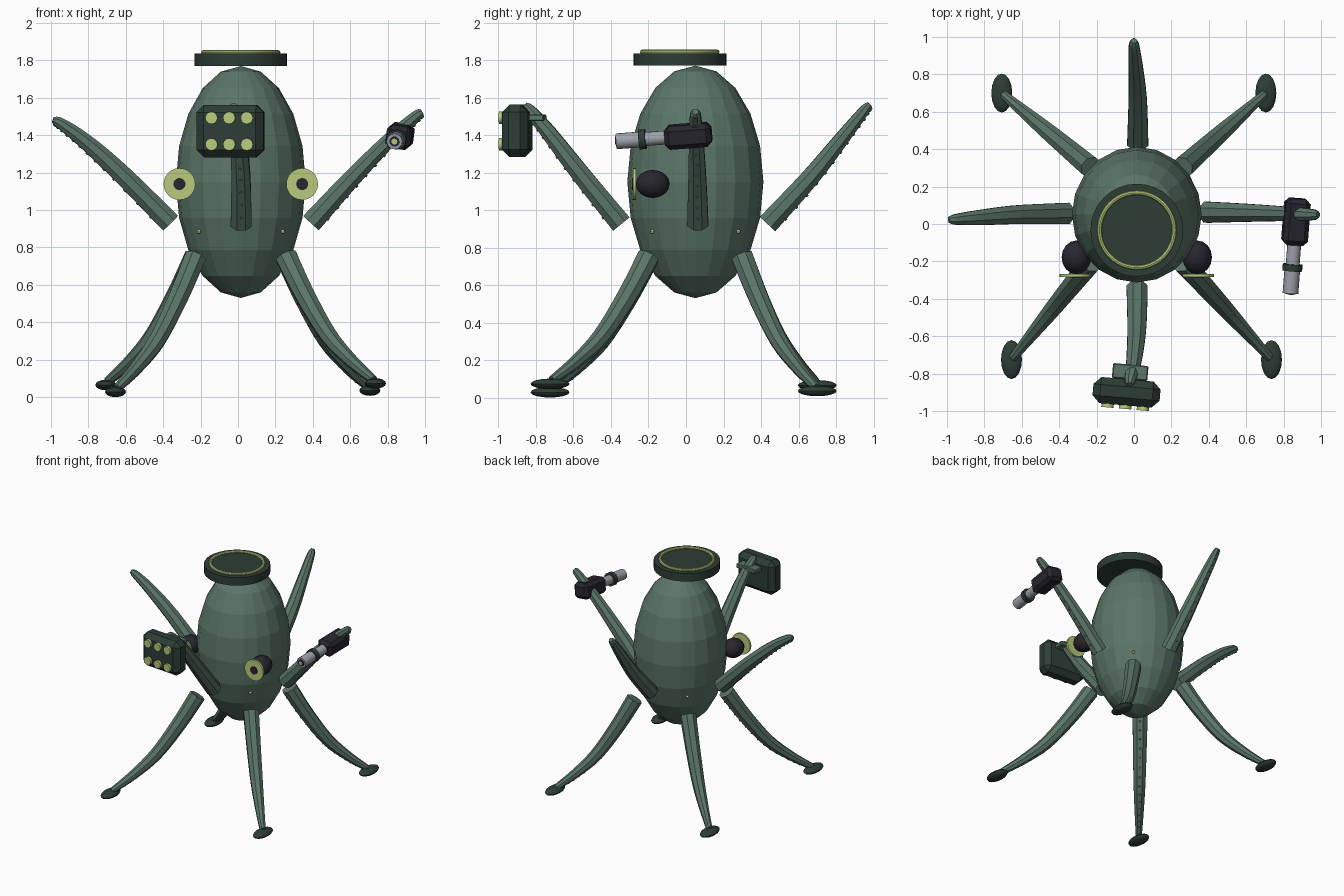
import bpy, bmesh, math
from mathutils import Vector, Matrix, Euler

cube = bpy.data.objects.get("Cube")
if cube:
    bpy.data.objects.remove(cube, do_unlink=True)


def material(name, rgb):
    m = bpy.data.materials.new(name)
    m.use_nodes = True
    m.diffuse_color = (*rgb, 1)
    bsdf = next(n for n in m.node_tree.nodes if n.type == 'BSDF_PRINCIPLED')
    bsdf.inputs["Base Color"].default_value = (*rgb, 1)
    return m


GREEN = material("sage green", (0.105, 0.18, 0.138))
DARK = material("dark green", (0.026, 0.047, 0.037))
LIGHT = material("pale lime", (0.48, 0.60, 0.20))
BLACK = material("dark plum", (0.021, 0.019, 0.028))
GREY = material("steel grey", (0.34, 0.36, 0.41))
FACE_FRONT = Matrix.Rotation(math.pi / 2, 4, 'X')


def finish(name, bm, mat, smooth=False):
    bmesh.ops.recalc_face_normals(bm, faces=bm.faces)
    mesh = bpy.data.meshes.new(name)
    bm.to_mesh(mesh)
    bm.free()
    mesh.materials.append(mat)
    ob = bpy.data.objects.new(name, mesh)
    bpy.context.collection.objects.link(ob)
    if smooth:
        bpy.ops.object.select_all(action='DESELECT')
        ob.select_set(True)
        bpy.context.view_layer.objects.active = ob
        bpy.ops.object.shade_smooth_by_angle(angle=math.radians(40))
    return ob


def ellipsoid(name, centre, radii, mat, segs=16, rings=8, smooth=True):
    bm = bmesh.new()
    bmesh.ops.create_uvsphere(bm, u_segments=segs, v_segments=rings, radius=1,
                              matrix=Matrix.LocRotScale(Vector(centre), None, Vector(radii)))
    return finish(name, bm, mat, smooth)


def disc(name, matrix, radius, depth, mat, segs=24):
    bm = bmesh.new()
    bmesh.ops.create_cone(bm, cap_ends=True, segments=segs, radius1=radius, radius2=radius,
                          depth=depth, matrix=matrix)
    return finish(name, bm, mat, True)


def box(name, matrix, size, bevel, mat):
    bm = bmesh.new()
    bmesh.ops.create_cube(bm, size=1, matrix=Matrix.Diagonal((*size, 1)))
    bmesh.ops.bevel(bm, geom=bm.edges[:], offset=bevel, segments=1, affect='EDGES')
    bm.transform(matrix)
    return finish(name, bm, mat)


def smooth_path(points, steps=4):
    # Catmull-Rom through (x, y, z, radius) points
    p = [Vector(q) for q in points]
    p = [2 * p[0] - p[1]] + p + [2 * p[-1] - p[-2]]
    out = []
    for a, b, c, d in zip(p, p[1:], p[2:], p[3:]):
        for i in range(steps):
            t = i / steps
            out.append(0.5 * (2 * b + (c - a) * t + (2 * a - 5 * b + 4 * c - d) * t ** 2
                              + (3 * b - a - 3 * c + d) * t ** 3))
    return out + [p[-2]]


def tentacle(name, points, sides=8):
    bm = bmesh.new()
    path = smooth_path(points)
    rings, suckers = [], []
    for i, q in enumerate(path):
        p = q.to_3d()
        tan = (path[min(i + 1, len(path) - 1)] - path[max(i - 1, 0)]).to_3d().normalized()
        side = tan.cross(Vector((0, 0, 1))).normalized()
        up = side.cross(tan)
        angles = [2 * math.pi * (k + 0.5) / sides for k in range(sides)]
        rings.append([bm.verts.new(p + q.w * (math.cos(a) * side + math.sin(a) * up)) for a in angles])
        suckers.append((p - up * q.w * 0.92, up))
    for r, s in zip(rings, rings[1:]):
        for k in range(sides):
            n = (k + 1) % sides
            bm.faces.new((r[k], r[n], s[n], s[k]))
    bm.faces.new(rings[0])
    bm.faces.new(rings[-1])
    # small suckers along the underside
    for p, up in suckers[1:-2]:
        m = Matrix.Translation(p) @ up.to_track_quat('Z', 'Y').to_matrix().to_4x4()
        bmesh.ops.create_cone(bm, cap_ends=True, segments=6, radius1=0.006, radius2=0.01,
                              depth=0.012, matrix=m)
    return finish(name, bm, GREEN)


# Body and lid
CX, CY = 0.015, 0.05
ellipsoid("body", (CX, CY, 1.15), (0.347, 0.363, 0.62), GREEN, 20, 10, False)
disc("lid", Matrix.Translation((CX, -0.033, 1.803)), 0.248, 0.066, DARK, 32)
bpy.ops.mesh.primitive_torus_add(major_radius=0.2, minor_radius=0.012, major_segments=48,
                                 minor_segments=8, location=(CX, -0.033, 1.843))
ring = bpy.context.object
ring.name = "lid_ring"
ring.data.materials.append(LIGHT)

# Eyes
for s, label in ((1, "left"), (-1, "right")):
    x = CX + s * 0.328
    ellipsoid(label + "_eye_ball", (x - s * 0.005, -0.178, 1.139), (0.079, 0.09, 0.075), BLACK)
    disc(label + "_eye_disc", Matrix.Translation((x, -0.275, 1.139)) @ FACE_FRONT, 0.085, 0.016, LIGHT)
    disc(label + "_pupil", Matrix.Translation((x, -0.284, 1.139)) @ FACE_FRONT, 0.032, 0.006, BLACK)

# Walking legs with feet, and a body stud above each
feet = {"front_left": (0.735, -0.725, 0.073), "front_right": (-0.655, -0.725, 0.028),
        "back_left": (0.705, 0.70, 0.035), "back_right": (-0.707, 0.70, 0.065)}
profile = ((0, 0.75, 0.062), (0.22, 0.52, 0.056), (0.48, 0.29, 0.048),
           (0.74, 0.135, 0.036), (0.98, 0.02, 0.024))
for label, (fx, fy, fz) in feet.items():
    sx, sy = math.copysign(1, fx), math.copysign(1, fy)
    bx, by = CX + sx * 0.243, CY + sy * 0.25
    pts = [(bx + (fx - bx) * t, by + (fy - by) * t, z + fz * t, r) for t, z, r in profile]
    tentacle(label + "_leg", pts)
    ellipsoid(label + "_foot", (fx, fy, fz), (0.056, 0.104, 0.028), DARK)
    ellipsoid(label + "_stud", (CX + sx * 0.225, CY + sy * 0.23, 0.885), (0.011,) * 3, LIGHT, 8, 6)

# Raised arms
tentacle("right_arm", [(-0.36, 0.057, 0.93, 0.061), (-0.63, 0.05, 1.2, 0.054),
                       (-0.82, 0.035, 1.37, 0.044), (-0.95, 0.025, 1.465, 0.031),
                       (-0.99, 0.022, 1.482, 0.017)])
tentacle("left_arm", [(0.39, 0.063, 0.93, 0.061), (0.6, 0.06, 1.16, 0.052),
                      (0.8, 0.055, 1.365, 0.042), (0.95, 0.05, 1.5, 0.032),
                      (0.985, 0.05, 1.525, 0.018)])
tentacle("front_arm", [(0.017, -0.345, 0.925, 0.061), (0.015, -0.56, 1.19, 0.054),
                       (0, -0.73, 1.41, 0.044), (-0.02, -0.83, 1.53, 0.032),
                       (-0.025, -0.86, 1.56, 0.018)])
tentacle("back_arm", [(0.02, 0.435, 0.925, 0.061), (0.02, 0.66, 1.17, 0.053),
                      (0.01, 0.83, 1.38, 0.042), (0, 0.95, 1.53, 0.03),
                      (0, 0.98, 1.565, 0.017)])

# Launcher pod on the front arm
pod = Matrix.Translation((-0.04, -0.9, 1.422)) @ Matrix.Rotation(math.radians(-5), 4, 'Z')
box("launcher_pod", pod, (0.36, 0.14, 0.28), 0.04, DARK)
box("launcher_mount", pod @ Matrix.Translation((0.01, 0.11, 0.07)), (0.19, 0.08, 0.035), 0.006, GREEN)
for i in (-1, 0, 1):
    for j in (-1, 1):
        disc("launch_tube", pod @ Matrix.Translation((i * 0.095, -0.073, j * 0.071)) @ FACE_FRONT,
             0.033, 0.032, LIGHT, 12)

# Gun on the left arm
aim = Vector((-0.03, -0.39, -0.03))
gun = Matrix.Translation((0.866, 0.012, 1.396)) @ aim.to_track_quat('-Y', 'Z').to_matrix().to_4x4()
box("gun_body", gun @ Matrix.Rotation(math.radians(8), 4, 'Y'), (0.135, 0.25, 0.125), 0.025, BLACK)
for name, y, radius, depth, mat in (("gun_barrel_base", -0.18, 0.037, 0.13, GREY),
                                    ("gun_collar", -0.246, 0.053, 0.036, DARK),
                                    ("gun_barrel", -0.32, 0.042, 0.13, GREY),
                                    ("gun_bore", -0.386, 0.027, 0.006, BLACK),
                                    ("gun_light", -0.389, 0.016, 0.006, LIGHT)):
    disc(name, gun @ Matrix.Translation((0, y, 0)) @ FACE_FRONT, radius, depth, mat, 16)
